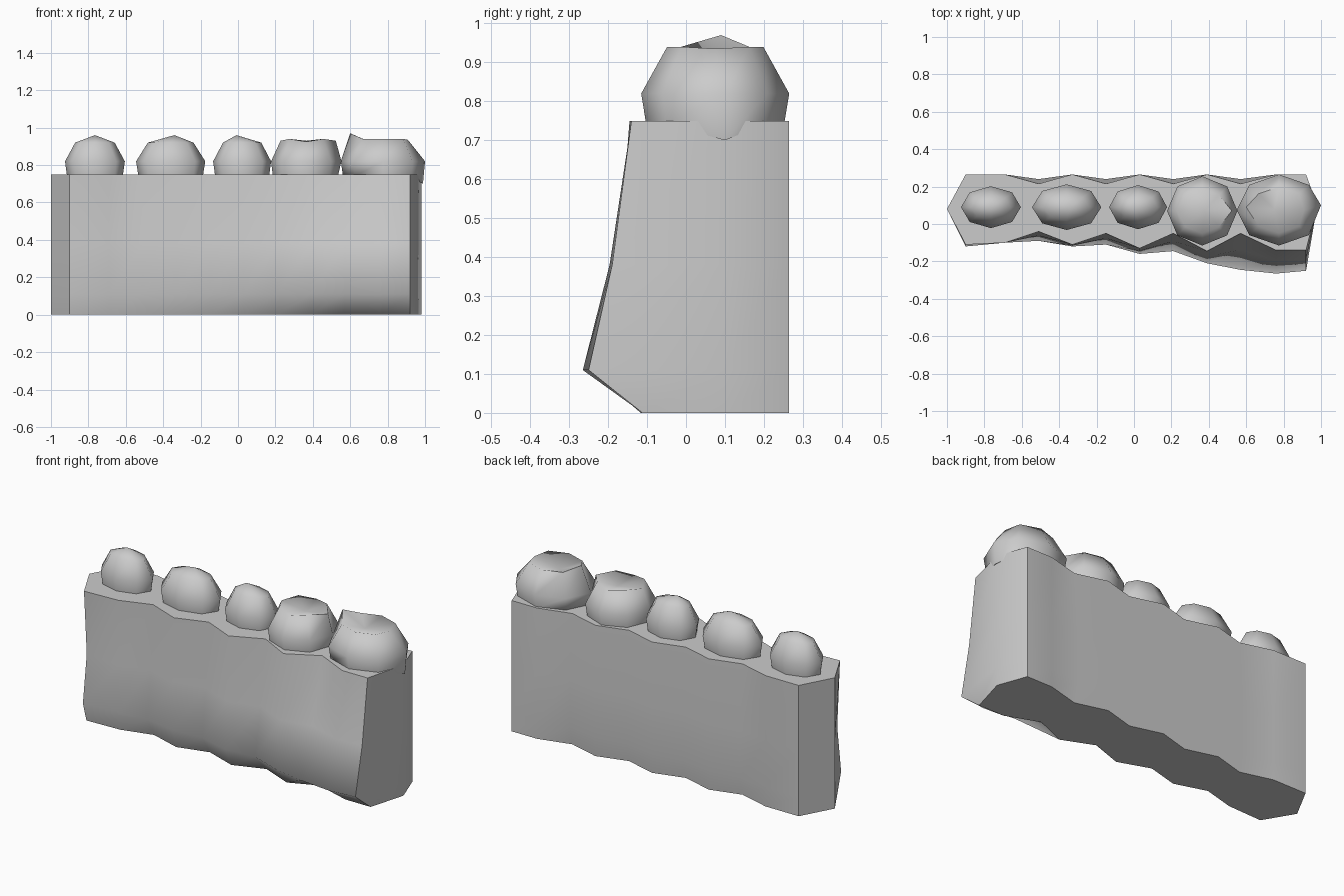
import bpy, math

if "Cube" in bpy.data.objects:
    bpy.data.objects.remove(bpy.data.objects["Cube"])


def make(name, verts, faces, angle, sharp=None):
    me = bpy.data.meshes.new(name)
    me.from_pydata(verts, [], faces)
    me.update()
    ob = bpy.data.objects.new(name, me)
    bpy.context.collection.objects.link(ob)
    bpy.ops.object.select_all(action='DESELECT')
    ob.select_set(True)
    bpy.context.view_layer.objects.active = ob
    bpy.ops.object.mode_set(mode='EDIT')
    bpy.ops.mesh.select_all(action='SELECT')
    bpy.ops.mesh.normals_make_consistent(inside=False)
    bpy.ops.object.mode_set(mode='OBJECT')
    if sharp:
        for e in me.edges:
            e.use_edge_sharp = sharp(*e.vertices)
    bpy.ops.object.shade_smooth_by_angle(angle=math.radians(angle), keep_sharp_edges=True)
    return ob


def loft(rings):
    # stack of equal closed rings, closed with flat ends
    n = len(rings[0])
    verts = [p for r in rings for p in r]
    faces = [tuple(range(n)), tuple(range(len(verts) - n, len(verts)))]
    for k in range(len(rings) - 1):
        for i in range(n):
            j = (i + 1) % n
            faces.append((k*n + i, k*n + j, k*n + n + j, k*n + n + i))
    return verts, faces


# Gum block: scalloped front and back, flaring forward low on the right
xs = [-.9, -.69, -.51, -.33, -.15, .03, .21, .39, .57, .76, .92]
top = [-.11, -.10, -.04, -.11, -.05, -.13, -.05, -.145, -.05, -.14, -.14]
low = [-.12, -.10, -.09, -.12, -.11, -.16, -.145, -.21, -.245, -.265, -.25]


def gum_ring(z, front, dip):
    back = [.265 - (dip if i in (2, 4, 6, 8) else 0) for i in range(len(xs))]
    ring = [(-1, .08, z)]
    ring += [(x, y, z) for x, y in zip(xs, front)]
    ring.append((.98, .10, z))
    ring += [(x, y, z) for x, y in reversed(list(zip(xs, back)))]
    return ring


mid = [t + .45 * (l - t) for t, l in zip(top, low)]
mid[0] = -.085
base = [.8 * t for t in top]
N = 2 * len(xs) + 2


def gum_sharp(a, b):
    ra, rb, ca, cb = a // N, b // N, a % N, b % N
    rim = ra == rb and ra in (0, 3)
    corner = ca == cb and ca in (0, 1, 11, 13, 23)
    return rim or corner


make("gum_block", *loft([gum_ring(0, base, .05), gum_ring(.11, low, .025),
                         gum_ring(.38, mid, .025), gum_ring(.75, top, .05)]),
     85, gum_sharp)


# Teeth: eight-sided rounded crowns ending in a central point or pit
def tooth(name, cx, cy, rx, ry, levels, tip, angle, moved={}):
    n = 8
    rings = []
    for z, sx, sy in levels:
        rings.append([(cx + rx * sx * math.cos(math.pi * i / 4),
                       cy + ry * sy * math.sin(math.pi * i / 4), z) for i in range(n)])
    verts, faces = loft(rings)
    m = len(verts)
    faces.pop(1)
    verts.append(tip)
    faces += [(m - n + i, m - n + (i + 1) % n, m) for i in range(n)]
    # individual cusps and notches, as offsets
    for i, d in moved.items():
        verts[i] = tuple(p + q for p, q in zip(verts[i], d))
    make(name, verts, faces, angle)


front_levels = [(.74, .93, .9), (.82, 1, 1), (.92, .66, .6)]
for name, cx, rx, ry, lean in (("incisor_outer", -.765, .16, .112, 0),
                               ("incisor_inner", -.36, .185, .122, .02),
                               ("canine", .022, .155, .118, -.03)):
    tooth(name, cx, .09, rx, ry, front_levels, (cx + lean, .09, .96), 80)

molar_levels = [(.74, .95, .93), (.82, 1, 1), (.94, .68, .65)]
tooth("front_molar", .365, .07, .188, .185, molar_levels, (.38, .075, .905), 80,
      {16: (.03, 0, -.01), 18: (0, 0, -.01), 20: (-.01, 0, -.01),
       22: (0, 0, -.015), 0: (-.01, 0, 0)})
tooth("rear_molar", .775, .075, .225, .19, molar_levels, (.75, .08, .905), 80,
      {0: (0, .025, -.04), 8: (0, .025, 0), 16: (-.02, 0, -.005),
       20: (-.022, .015, .03)})
